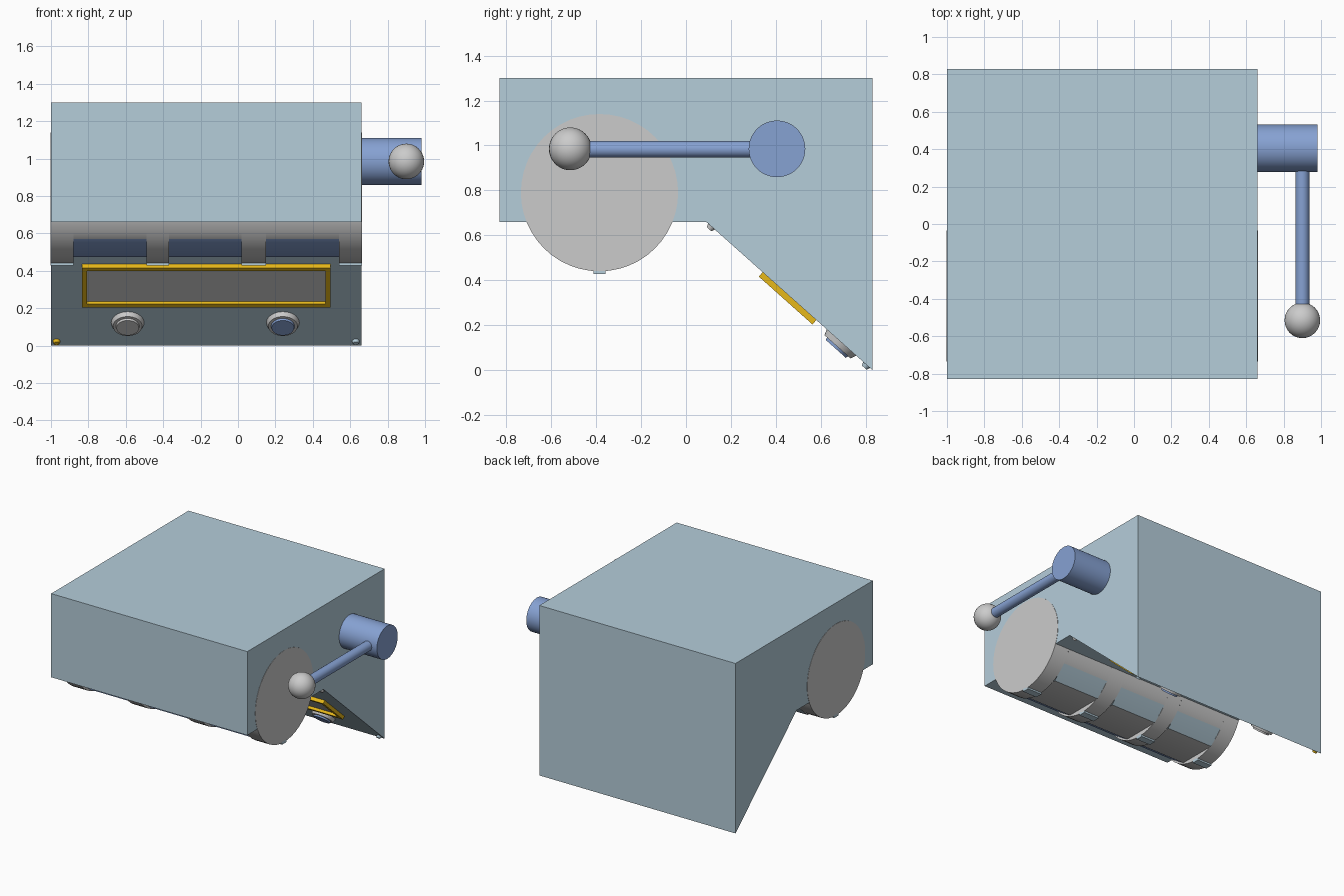
import bpy, bmesh, math
from mathutils import Matrix, Vector

if "Cube" in bpy.data.objects:
    bpy.data.objects.remove(bpy.data.objects["Cube"])


def mat(name, rgb):
    m = bpy.data.materials.new(name)
    m.diffuse_color = (*rgb, 1)
    m.use_nodes = True
    m.node_tree.nodes["Principled BSDF"].inputs["Base Color"].default_value = m.diffuse_color
    return m


PALE = mat("pale_blue", (0.46, 0.61, 0.70))
BLUE = mat("blue", (0.24, 0.36, 0.65))
GOLD = mat("gold", (0.80, 0.48, 0.01))
X0, X1 = -1.0, 0.66


def finish(bm, name, mats=(), smooth=False):
    bmesh.ops.recalc_face_normals(bm, faces=bm.faces)
    me = bpy.data.meshes.new(name)
    bm.to_mesh(me)
    bm.free()
    ob = bpy.data.objects.new(name, me)
    bpy.context.collection.objects.link(ob)
    for m in mats:
        me.materials.append(m)
    if smooth:
        bpy.context.view_layer.objects.active = ob
        ob.select_set(True)
        bpy.ops.object.shade_smooth_by_angle(angle=math.radians(35))
        ob.select_set(False)
    return ob


def add_prism(bm, pts, x0, x1, caps=True):
    """Extrude a closed (y, z) outline along x; return the side faces."""
    a = [bm.verts.new((x0, y, z)) for y, z in pts]
    b = [bm.verts.new((x1, y, z)) for y, z in pts]
    n = len(pts)
    sides = [bm.faces.new((a[i], a[(i + 1) % n], b[(i + 1) % n], b[i])) for i in range(n)]
    if caps:
        bm.faces.new(a)
        bm.faces.new(b)
    return sides


def cyl(name, m, r, depth, matrix, mats=(), r2=None, seg=40):
    bm = bmesh.new()
    bmesh.ops.create_cone(bm, cap_ends=True, segments=seg, radius1=r, radius2=r2 or r,
                          depth=depth, matrix=matrix)
    return finish(bm, name, mats or ([m] if m else []), True)


# cabinet
bm = bmesh.new()
add_prism(bm, [(-.83, 1.30), (.83, 1.30), (.83, 0), (.09, .66), (-.83, .66)], X0, X1)
finish(bm, "cabinet", [PALE])

# reel drum: full round dividers, with flattened windows between them
CY, CZ, R = -.385, .79, .35
circle = [(CY + R * math.sin(t), CZ - R * math.cos(t))
          for t in (2 * math.pi * i / 48 for i in range(48))]
half = math.asin(.272 / R)
notched = [(CY + R * math.sin(t), CZ - R * math.cos(t))
           for t in (half + (2 * math.pi - 2 * half) * i / 36 for i in range(37))]
notched += [(CY - .13, .475), (CY + .17, .475)]
windows = [(-.88, -.49), (-.37, .02), (.15, .54)]
edges = [X0 - .002] + [x for w in windows for x in w] + [X1 + .002]
bm = bmesh.new()
for x0, x1 in zip(edges[0::2], edges[1::2]):
    add_prism(bm, circle, x0, x1)
finish(bm, "reel_dividers", smooth=True)
bm = bmesh.new()
for x0, x1 in windows:
    sides = add_prism(bm, notched, x0, x1, caps=False)
    sides[36].material_index = 1
    sides[38].material_index = 2
grey = mat("grey", (.6, .6, .6))
finish(bm, "reel_windows", [grey, BLUE, PALE], True)

# pay line marks under the dividers
bm = bmesh.new()
for x0, x1 in zip(edges[0::2], edges[1::2]):
    add_prism(bm, [(CY - .027, .45), (CY + .027, .45), (CY + .027, .429), (CY - .027, .429)], x0, x1)
finish(bm, "line_marks", [PALE])

# frame of reference on the sloped panel: x along the cabinet, y up the slope, z outward
UP = Vector((0, -.74, .66)).normalized()
OUT = Vector((0, -.66, -.74)).normalized()


def on_slope(x, s, h=0):
    """s is the distance up the slope from its bottom edge, h the height above it."""
    p = Vector((x, .83, 0)) + UP * s + OUT * h
    return Matrix(((1, 0, 0, p.x), (0, UP.y, OUT.y, p.y), (0, UP.z, OUT.z, p.z), (0, 0, 0, 1)))


# display panel and gold frame
def slope_box(bm, x, s, w, l, h):
    bmesh.ops.create_cube(bm, size=1, matrix=on_slope(x, s, h / 2) @ Matrix.Diagonal((w, l, h, 1)))


S0, S1 = .335, .655
bm = bmesh.new()
slope_box(bm, -.17, (S0 + S1) / 2, 1.30, S1 - S0 - .03, .006)
finish(bm, "display_panel")
bm = bmesh.new()
for s in (S0 + .014, S1 - .014):
    slope_box(bm, -.17, s, 1.33, .028, .026)
for x in (-.821, .481):
    slope_box(bm, x, (S0 + S1) / 2, .028, S1 - S0, .026)
finish(bm, "display_frame", [GOLD])

# round buttons with rims
for name, x, m in (("left", -.59, None), ("right", .24, BLUE)):
    cyl(name + "_button_rim", None, .088, .026, on_slope(x, .185, .013), r2=.078)
    cyl(name + "_button", m, .064, .016, on_slope(x, .185, .030), r2=.060)

# corner screws
for i, (x, s, m) in enumerate([(-.97, .035, GOLD), (.63, .035, PALE), (-.97, .96, None), (.63, .96, None)]):
    cyl(f"corner_screw_{i}", m, .020, .016, on_slope(x, s, .008), r2=.014, seg=20)

# lever: hub, arm and knob
cyl("lever_hub", BLUE, .126, .32, Matrix.Translation((.82, .405, .985)) @ Matrix.Rotation(math.pi / 2, 4, 'Y'), seg=48)
cyl("lever_arm", BLUE, .037, .77, Matrix.Translation((.90, -.065, .983)) @ Matrix.Rotation(math.pi / 2, 4, 'X'), seg=24)
bm = bmesh.new()
bmesh.ops.create_uvsphere(bm, u_segments=32, v_segments=20, radius=.095,
                          matrix=Matrix.Translation((.90, -.515, .985)))
finish(bm, "lever_knob", smooth=True)
